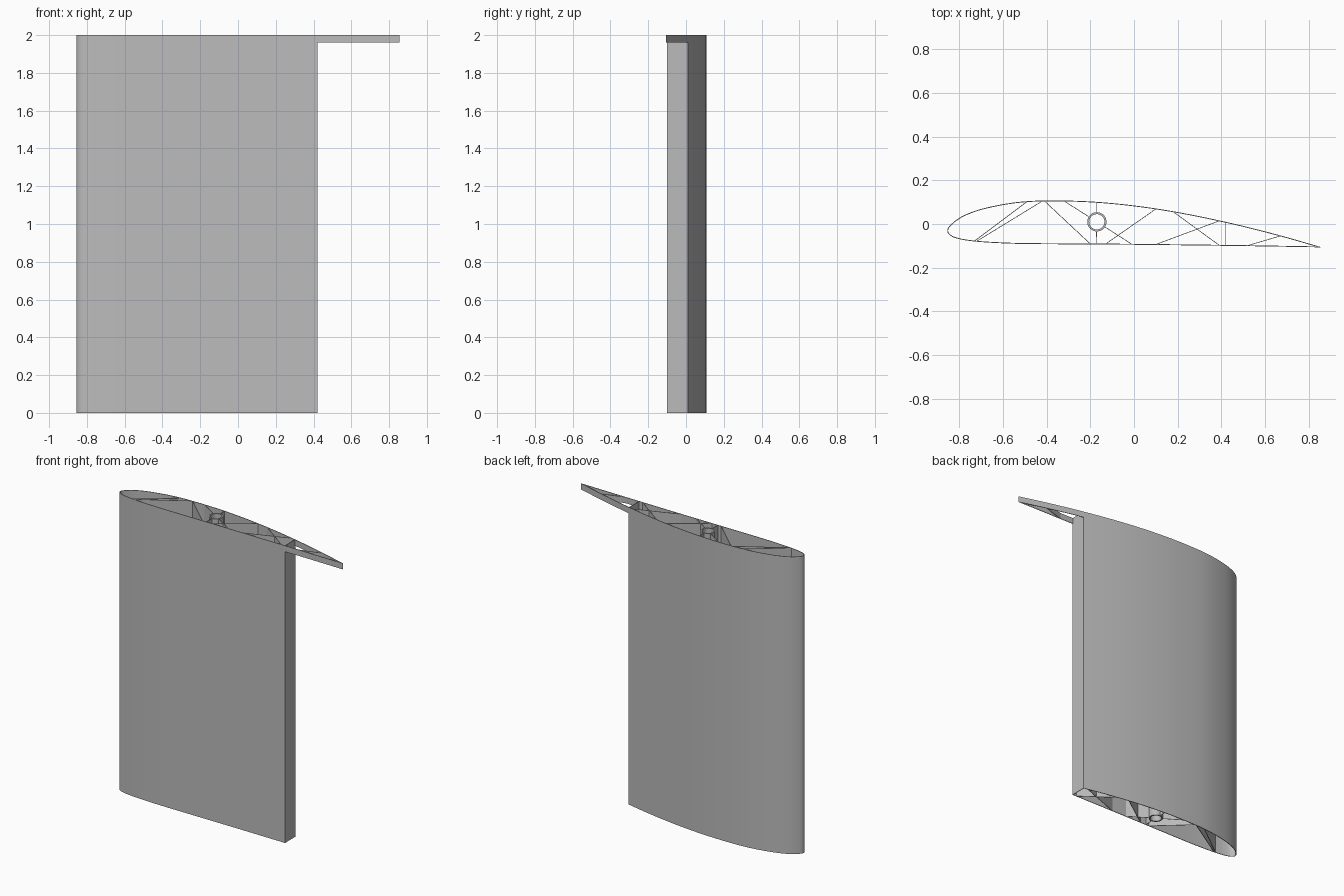
import bpy, bmesh, math
from mathutils import Vector

cube = bpy.data.objects.get("Cube")
if cube:
    bpy.data.objects.remove(cube, do_unlink=True)

CHORD, LEAD, BASE, DROOP = 1.71, -0.855, -0.091, 0.016
SKIN, RIB = 0.004, 0.003
HEIGHT, STRIP, CUT_X = 2.0, 0.04, 0.42

grey = bpy.data.materials.new("plain grey")
grey.diffuse_color = (0.5, 0.5, 0.5, 1)
grey.use_nodes = True
grey.node_tree.nodes["Principled BSDF"].inputs["Base Color"].default_value = (0.5, 0.5, 0.5, 1)

# Section heights in percent of chord, by percent along the chord
UPPER = [(0, 3.5), (1.25, 5.45), (2.5, 6.5), (5, 7.9), (10, 9.6), (20, 11.36), (30, 11.7),
         (40, 11.4), (50, 10.52), (60, 9.15), (70, 7.35), (80, 5.22), (90, 2.8), (100, 0.12)]
LOWER = [(1.25, 1.93), (2.5, 1.47), (5, 0.93), (10, 0.42), (20, 0.03), (50, 0), (100, 0)]
KNOTS = [(-math.sqrt(f / 100), h) for f, h in reversed(LOWER)]
KNOTS += [(math.sqrt(f / 100), h) for f, h in UPPER]


def slope(i):
    a, b = KNOTS[max(i - 1, 0)], KNOTS[min(i + 1, len(KNOTS) - 1)]
    return (b[1] - a[1]) / (b[0] - a[0])


def section(s):
    """Point on the wing outline: s runs from -1 (lower tail) over 0 (nose) to 1 (upper tail)."""
    i = max(k for k in range(len(KNOTS) - 1) if k == 0 or KNOTS[k][0] <= s)
    (s0, h0), (s1, h1) = KNOTS[i], KNOTS[i + 1]
    w = s1 - s0
    u = (s - s0) / w
    h = (h0 * (1 + 2 * u) * (1 - u) ** 2 + h1 * u * u * (3 - 2 * u)
         + w * slope(i) * u * (1 - u) ** 2 - w * slope(i + 1) * u * u * (1 - u))
    f = s * s
    return Vector((LEAD + CHORD * f, BASE - DROOP * f * f + CHORD * h / 100))


def s_at(x):
    return math.sqrt((x - LEAD) / CHORD)


def skin_point(x, side, inset=SKIN * 0.6):
    p = section(side * s_at(x))
    return p - Vector((0, side * inset))


def extrude_band(name, outer, inner, z0, z1, closed=False):
    """Upright wall between two matching paths."""
    bm = bmesh.new()
    n = len(outer)
    rows = [[bm.verts.new((p.x, p.y, z)) for p in path]
            for path, z in ((outer, z0), (outer, z1), (inner, z1), (inner, z0))]
    for i in range(n if closed else n - 1):
        j = (i + 1) % n
        for k in range(4):
            a, b = rows[k], rows[(k + 1) % 4]
            bm.faces.new((a[i], a[j], b[j], b[i]))
    if not closed:
        bm.faces.new([r[0] for r in rows])
        bm.faces.new([r[-1] for r in rows])
    bmesh.ops.recalc_face_normals(bm, faces=bm.faces)
    mesh = bpy.data.meshes.new(name)
    bm.to_mesh(mesh)
    bm.free()
    mesh.materials.append(grey)
    obj = bpy.data.objects.new(name, mesh)
    bpy.context.collection.objects.link(obj)
    bpy.ops.object.select_all(action='DESELECT')
    obj.select_set(True)
    bpy.context.view_layer.objects.active = obj
    bpy.ops.object.shade_smooth_by_angle(angle=math.radians(30))
    return obj


def skin(name, s_from, s_to, count, z0, z1):
    """Thin skin along part of the outline, thickened inward."""
    outer, inner = [], []
    for i in range(count + 1):
        s = s_from + (s_to - s_from) * i / count
        p = section(s)
        d = (section(max(s - 0.005, -1)) - section(min(s + 0.005, 1))).normalized()
        t = SKIN
        if abs(s) > 0.5:
            t = min(t, 0.45 * abs(section(s).y - section(-s).y))
        outer.append(p)
        inner.append(p + Vector((-d.y, d.x)) * t)
    return extrude_band(name, outer, inner, z0, z1)


def wall(name, a, b, z0=0.0, z1=HEIGHT, t=RIB):
    d = (b - a).normalized()
    n = Vector((-d.y, d.x)) * t / 2
    return extrude_band(name, [a + n, b + n], [a - n, b - n], z0, z1)


# Main skin and the wall closing it at the back
s_cut = s_at(CUT_X)
skin("wing_skin", s_cut, -s_cut, 96, 0, HEIGHT)
mid = CUT_X - SKIN / 2
wall("rear_wall", skin_point(mid, 1), skin_point(mid, -1), t=SKIN)

# Tail strip at the tip
low = HEIGHT - STRIP
skin("tail_strip_upper", 1, s_cut, 16, low, HEIGHT)
skin("tail_strip_lower", -s_cut, -1, 16, low, HEIGHT)
wall("tail_rib", skin_point(0.52, -1), skin_point(0.67, 1), low)

# Diagonal inner ribs, from the lower skin to the upper skin
RIBS = [(-0.73, -0.49), (-0.72, -0.42), (-0.2, -0.41), (-0.13, 0.1), (0.39, 0.18), (0.1, 0.39)]
for k, (x_low, x_up) in enumerate(RIBS):
    wall(f"diagonal_rib_{k + 1}", skin_point(x_low, -1), skin_point(x_up, 1))

# Spar tube
centre, R_OUT, R_IN = Vector((-0.17, 0.01)), 0.044, 0.035
ring = [Vector((math.cos(a), math.sin(a))) for a in (math.tau * i / 40 for i in range(40))]
extrude_band("spar_tube", [centre + p * R_OUT for p in ring],
             [centre + p * R_IN for p in ring], 0, HEIGHT, closed=True)

# Struts holding the tube
for name, x, side in (("upper_strut", -0.17, 1), ("lower_strut", -0.173, -1),
                      ("front_strut", -0.32, 1), ("rear_strut", -0.01, -1)):
    p = skin_point(x, side)
    wall(name, p, centre + (p - centre).normalized() * (R_OUT - 0.003))
